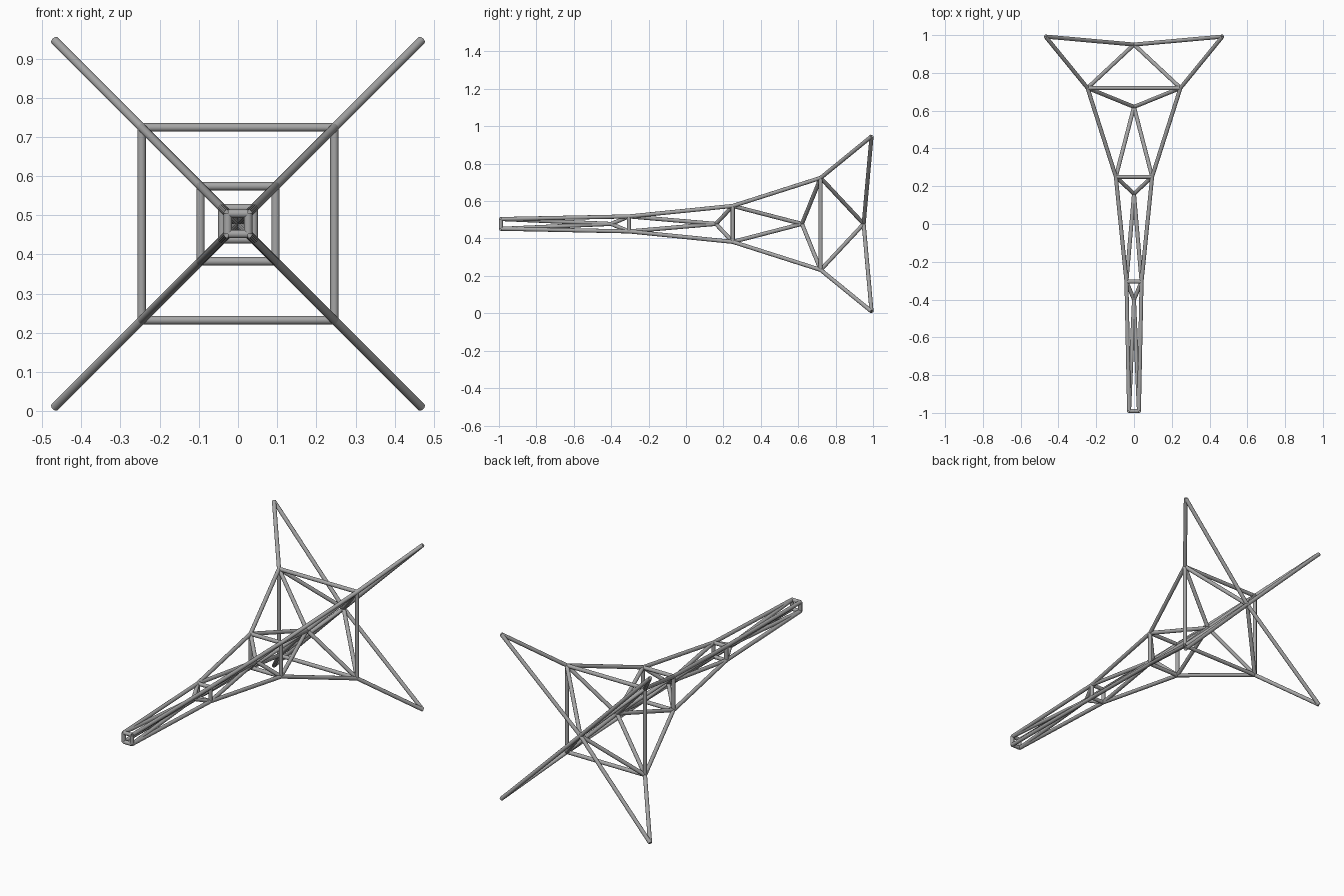
import bpy
import bmesh
from mathutils import Vector, Matrix

cube = bpy.data.objects.get("Cube")
if cube:
    bpy.data.objects.remove(cube, do_unlink=True)

RADIUS = 0.0108
SIDES = 14
MID = 0.478  # height of the tower axis

steel = bpy.data.materials.new("grey_steel")
steel.use_nodes = True
colour = (0.38, 0.38, 0.38, 1)
steel.diffuse_color = colour
steel.node_tree.nodes["Principled BSDF"].inputs["Base Color"].default_value = colour


def make_tubes(name, pairs):
    """One object made of a round bar between each pair of points."""
    bm = bmesh.new()
    for a, b in pairs:
        d = b - a
        turn = d.to_track_quat("Z", "Y").to_matrix().to_4x4()
        bmesh.ops.create_cone(bm, cap_ends=True, segments=SIDES, radius1=RADIUS,
                              radius2=RADIUS, depth=d.length,
                              matrix=Matrix.Translation((a + b) / 2) @ turn)
    mesh = bpy.data.meshes.new(name)
    bm.to_mesh(mesh)
    bm.free()
    mesh.materials.append(steel)
    obj = bpy.data.objects.new(name, mesh)
    bpy.context.collection.objects.link(obj)
    bpy.ops.object.select_all(action="DESELECT")
    obj.select_set(True)
    bpy.context.view_layer.objects.active = obj
    bpy.ops.object.shade_smooth_by_angle(angle=0.8)


def ring(y, half):
    """Four corners of a square section, in order around the axis."""
    return [Vector((sx * half, y, MID + sz * half))
            for sx, sz in ((1, 1), (-1, 1), (-1, -1), (1, -1))]


# Square sections from the tip to the spread feet
levels = [ring(-0.99, 0.026), ring(-0.305, 0.04), ring(0.25, 0.096),
          ring(0.72, 0.246), ring(0.992, 0.468)]
# Centre joints between the sections
joints = [Vector((0, y, MID)) for y in (-0.40, 0.16, 0.62, 0.95)]
names = ["tip", "upper", "middle", "lower"]

for i, name in enumerate(names):
    near, far = levels[i], levels[i + 1]
    # Square frame; the feet stay open
    make_tubes(name + "_frame", [(near[k], near[(k + 1) % 4]) for k in range(4)])
    # Corner legs
    make_tubes(name + "_legs", list(zip(near, far)))
    # Diagonal braces meeting at the centre joint
    make_tubes(name + "_braces", [(c, joints[i]) for c in near + far])
